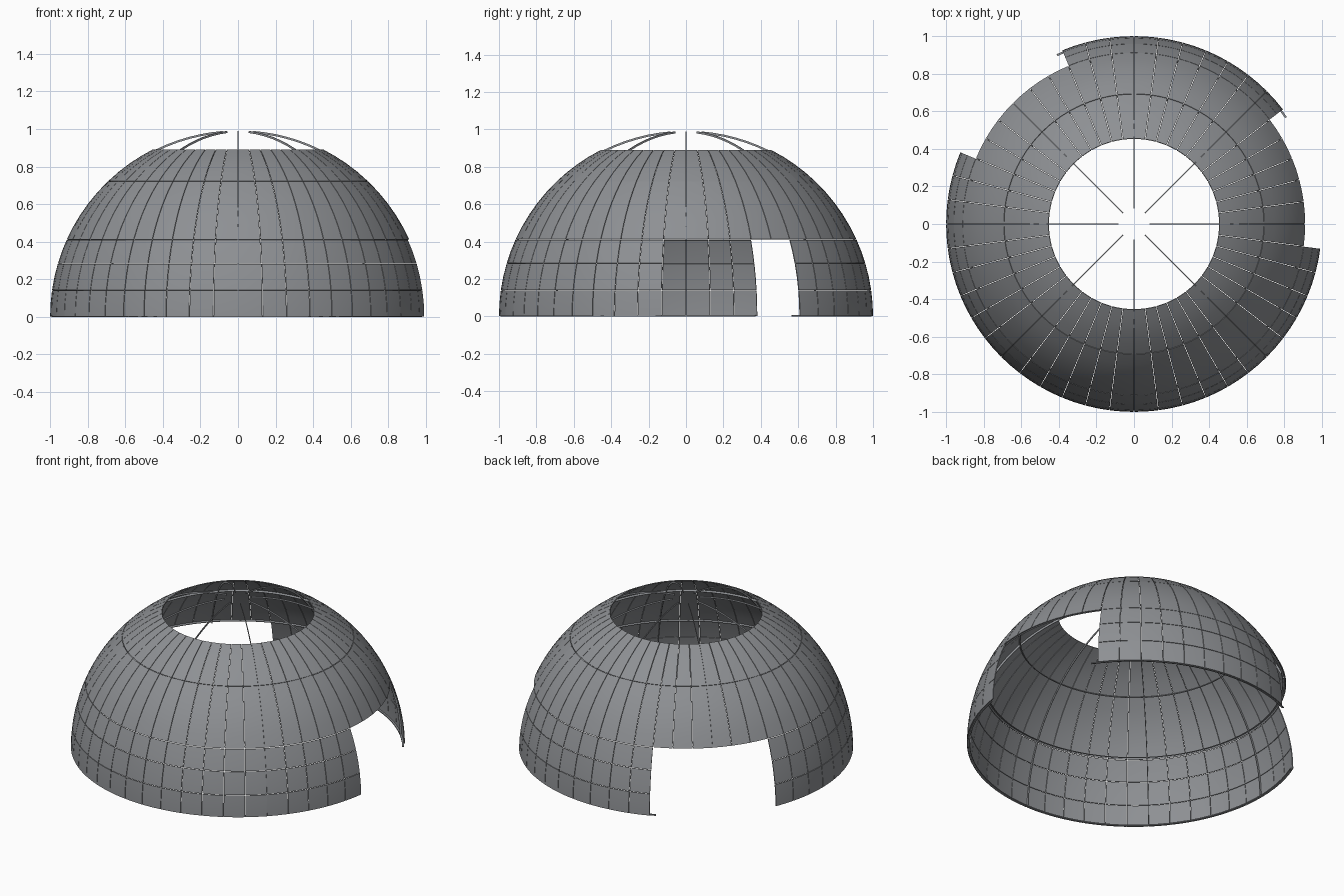
import bpy
import bmesh
from math import sin, cos, radians
from mathutils import Vector

cube = bpy.data.objects.get("Cube")
if cube:
    bpy.data.objects.remove(cube, do_unlink=True)


def material(name, color):
    mat = bpy.data.materials.new(name)
    mat.use_nodes = True
    mat.diffuse_color = color
    mat.node_tree.nodes["Principled BSDF"].inputs["Base Color"].default_value = color
    return mat


GREY = material("slate grey", (0.27, 0.28, 0.295, 1))


def curved_block(bm, az, el, radii, pad, cols, rows):
    """Add a solid patch of the sphere; pad trims (or widens) its edges."""
    grids = []
    for r in radii:
        grid = []
        for j in range(rows + 1):
            low, high = radians(el[0]) + pad[1], radians(el[1]) - pad[1]
            e = low + (high - low) * j / rows
            trim = pad[0] / cos(e)
            a0, a1 = radians(az[0]) + trim, radians(az[1]) - trim
            row = []
            for i in range(cols + 1):
                a = a0 + (a1 - a0) * i / cols
                p = Vector((cos(e) * cos(a), cos(e) * sin(a), sin(e))) * r
                row.append(bm.verts.new(p))
            grid.append(row)
        grids.append(grid)
    inner, outer = grids
    for j in range(rows):
        for i in range(cols):
            for g, flip in ((outer, False), (inner, True)):
                quad = [g[j][i], g[j][i + 1], g[j + 1][i + 1], g[j + 1][i]]
                bm.faces.new(quad[::-1] if flip else quad)

    def rim(g):
        return (g[0][:-1] + [row[-1] for row in g[:-1]]
                + g[-1][:0:-1] + [row[0] for row in g[:0:-1]])
    ro, ri = rim(outer), rim(inner)
    for k in range(len(ro)):
        n = (k + 1) % len(ro)
        bm.faces.new((ro[n], ro[k], ri[k], ri[n]))


def finish(bm, name):
    mesh = bpy.data.meshes.new(name)
    bm.to_mesh(mesh)
    bm.free()
    mesh.materials.append(GREY)
    obj = bpy.data.objects.new(name, mesh)
    bpy.context.collection.objects.link(obj)
    bpy.ops.object.select_all(action='DESELECT')
    obj.select_set(True)
    bpy.context.view_layer.objects.active = obj
    bpy.ops.object.shade_smooth_by_angle(angle=radians(30))


COUNT = 48
STEP = 360 / COUNT
OPENINGS = ((-7.5, 37.5), (112.5, 157.5))
DOOR_TOP = 24.3
SKIN = (0.994, 1.0)
BAR = (0.982, 0.993)


def is_open(angle):
    return any(lo < (angle - lo) % 360 + lo < hi for lo, hi in OPENINGS)


# Panel tiers, the lower three interrupted by the two openings
tiers = (("lower_panels", 0, 8.1, 2), ("middle_panels", 8.1, 16.5, 2),
         ("door_height_panels", 16.5, DOOR_TOP, 2),
         ("upper_panels", DOOR_TOP, 46.2, 5), ("crown_panels", 46.2, 63, 4))
for name, low, high, rows in tiers:
    bm = bmesh.new()
    for k in range(COUNT):
        a = k * STEP
        if high > DOOR_TOP or not is_open(a + STEP / 2):
            curved_block(bm, (a, a + STEP), (low, high), SKIN,
                         (0.0015, 0.0016), 2, rows)
    finish(bm, name)

# Eight meridian ribs reaching past the crown opening
bm = bmesh.new()
for k in range(8):
    a = k * 45
    start = DOOR_TOP if is_open(a) else 0
    curved_block(bm, (a, a), (start, 85.2), BAR, (-0.002, 0), 1, 24)
finish(bm, "ribs")

# Base ring in two lengths, its ends offset from the openings
bm = bmesh.new()
for a0, a1 in ((35, 114.5), (158, 350.5)):
    curved_block(bm, (a0, a1), (0, 0.4), BAR, (0, 0), 48, 1)
finish(bm, "base_ring")

# Full hoops behind the upper seams
for name, e in (("lintel_ring", DOOR_TOP + 0.8), ("upper_ring", 46.2)):
    bm = bmesh.new()
    for a in range(0, 360, 90):
        curved_block(bm, (a, a + 90), (e, e), BAR, (0, -0.0025), 24, 1)
    bmesh.ops.remove_doubles(bm, verts=bm.verts, dist=0.0001)
    finish(bm, name)
